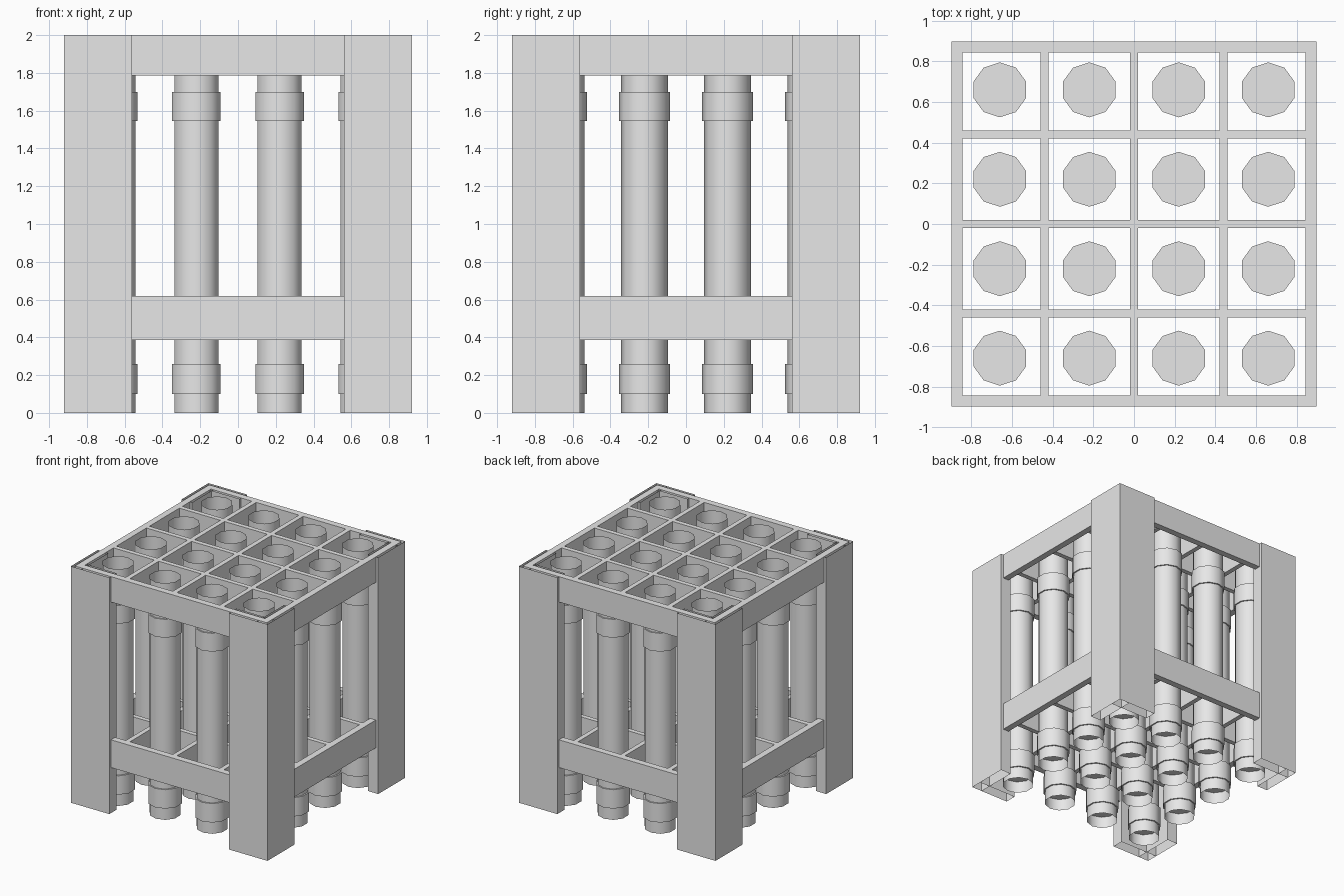
import bpy, bmesh, math
from mathutils import Matrix, Vector

cube = bpy.data.objects.get("Cube")
if cube:
    bpy.data.objects.remove(cube, do_unlink=True)

steel = bpy.data.materials.new("plain_grey")
steel.use_nodes = True
grey = (0.8, 0.8, 0.8, 1)
steel.diffuse_color = grey
steel.node_tree.nodes["Principled BSDF"].inputs["Base Color"].default_value = grey


def finish(name, bm, smooth=False):
    mesh = bpy.data.meshes.new(name)
    bm.to_mesh(mesh)
    bm.free()
    mesh.materials.append(steel)
    obj = bpy.data.objects.new(name, mesh)
    bpy.context.collection.objects.link(obj)
    if smooth:
        bpy.ops.object.select_all(action='DESELECT')
        obj.select_set(True)
        bpy.context.view_layer.objects.active = obj
        bpy.ops.object.shade_smooth_by_angle(angle=math.radians(50))


def box(bm, low, high, open_ends=False):
    """Add a box; open_ends leaves out its top and bottom."""
    low, high = Vector(low), Vector(high)
    size = high - low
    place = Matrix.Translation((low + high) / 2) @ Matrix.Diagonal((*size, 1))
    verts = bmesh.ops.create_cube(bm, size=1, matrix=place)["verts"]
    if open_ends:
        faces = {f for v in verts for f in v.link_faces}
        ends = [f for f in faces if abs(f.calc_center_median().z - (low.z + high.z) / 2) > size.z * 0.4]
        bmesh.ops.delete(bm, geom=ends, context='FACES_ONLY')


def cylinder(bm, x, y, radius, z0, z1, caps):
    place = Matrix.Translation((x, y, (z0 + z1) / 2)) @ Matrix.Rotation(math.pi / 2, 4, 'Z')
    verts = bmesh.ops.create_cone(bm, cap_ends=caps, segments=10, radius1=radius,
                                  radius2=radius, depth=z1 - z0, matrix=place)["verts"]
    # Put a corner of the decagon on the y axis
    top = max(verts, key=lambda v: v.co.y)
    turn = math.pi / 2 - math.atan2(top.co.y - y, top.co.x - x)
    bmesh.ops.rotate(bm, verts=verts, cent=(x, y, 0), matrix=Matrix.Rotation(turn, 3, 'Z'))


OUT, INNER, LEG_END = 0.92, 0.822, 0.56
BEAM_OUT, BEAM_IN, BAR_END, BAR_HALF = 0.898, 0.843, 0.87, 0.02
LEVELS = {"lower": (0.385, 0.62), "upper": (1.785, 2.0)}

# Corner legs: two hollow plates meeting in an L
for side, sx in (("left", 1), ("right", -1)):
    for end, sy in (("front", -1), ("back", 1)):
        bm = bmesh.new()
        for wide_x, wide_y in ((LEG_END, INNER), (INNER, LEG_END)):
            xs = sorted((sx * wide_x, sx * OUT))
            ys = sorted((sy * wide_y, sy * OUT))
            box(bm, (xs[0], ys[0], 0), (xs[1], ys[1], 2), open_ends=True)
        finish(f"{end}_{side}_leg", bm)

# Outer beams and the dividing grid, on both levels
for level, (z0, z1) in LEVELS.items():
    bm = bmesh.new()
    for s in (-1, 1):
        a, b = sorted((s * BEAM_IN, s * BEAM_OUT))
        box(bm, (-BEAM_OUT, a, z0), (BEAM_OUT, b, z1))
        box(bm, (a, -BEAM_OUT, z0), (b, BEAM_OUT, z1))
    finish(f"{level}_frame", bm)
    bm = bmesh.new()
    for p in (-0.44, 0, 0.44):
        a, b = p - BAR_HALF, p + BAR_HALF
        box(bm, (-BAR_END, a, z0 + 0.01), (BAR_END, b, z1))
        box(bm, (a, -BAR_END, z0 + 0.01), (b, BAR_END, z1))
    finish(f"{level}_grid", bm)

# Open tubes, each with two solid collars
tubes, collars = bmesh.new(), bmesh.new()
spots = [-0.66, -0.22, 0.22, 0.66]
for x in spots:
    for y in spots:
        cylinder(tubes, x, y, 0.1235, 0, 2.0, False)
        for z0, z1 in ((0.1, 0.26), (1.545, 1.7)):
            cylinder(collars, x, y, 0.135, z0, z1, True)
finish("tubes", tubes, smooth=True)
finish("tube_collars", collars, smooth=True)
